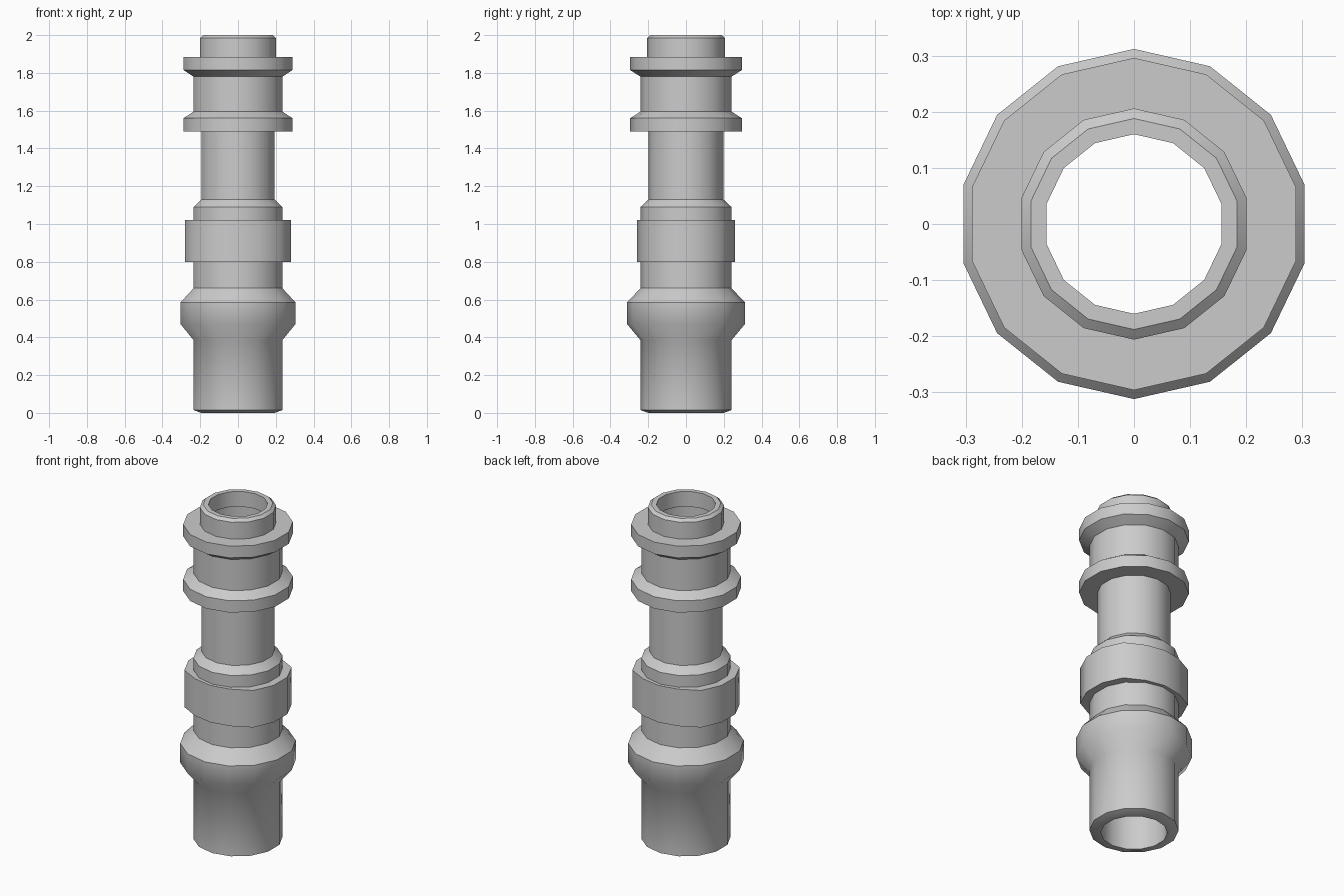
import bpy, bmesh, math

if "Cube" in bpy.data.objects:
    bpy.data.objects.remove(bpy.data.objects["Cube"])

SIDES = 14


def lathe(name, profile, shape=lambda i, r: r):
    """Spin a closed (radius, z) profile into a ring-shaped solid."""
    bm = bmesh.new()
    rings = []
    for r, z in profile:
        ring = []
        for i in range(SIDES):
            a = math.pi / 2 + 2 * math.pi * i / SIDES
            q = shape(i, r)
            ring.append(bm.verts.new((q * math.cos(a), q * math.sin(a), z)))
        rings.append(ring)
    for k, low in enumerate(rings):
        high = rings[(k + 1) % len(rings)]
        for i in range(SIDES):
            j = (i + 1) % SIDES
            bm.faces.new((low[i], low[j], high[j], high[i]))
    bmesh.ops.recalc_face_normals(bm, faces=bm.faces)
    mesh = bpy.data.meshes.new(name)
    bm.to_mesh(mesh)
    bm.free()
    obj = bpy.data.objects.new(name, mesh)
    bpy.context.collection.objects.link(obj)
    bpy.ops.object.select_all(action='DESELECT')
    obj.select_set(True)
    bpy.context.view_layer.objects.active = obj
    bpy.ops.object.shade_smooth_by_angle(angle=math.radians(40))
    return obj


# Hollow fitting body: sleeve, bulge, neck, two flanges, top spigot, bore
lathe("pipe_body", [
    (0.20, 0.0), (0.241, 0.015), (0.241, 0.385), (0.312, 0.47),
    (0.312, 0.585), (0.241, 0.66), (0.241, 1.09), (0.198, 1.13),
    (0.198, 1.49), (0.296, 1.49), (0.296, 1.56), (0.241, 1.595),
    (0.241, 1.78), (0.296, 1.815), (0.296, 1.885), (0.206, 1.885),
    (0.206, 1.985), (0.188, 2.0), (0.16, 2.0), (0.16, 1.91),
    (0.18, 1.91), (0.18, 0.0),
])


# Clamping nut, flattened at the front and back
def nut_shape(i, r):
    k = min(i % 7, 7 - i % 7)
    return r * (0.26, 0.265, 0.29, 0.287)[k] / 0.29


lathe("nut", [(0.29, 0.80), (0.29, 1.02), (0.24, 1.02), (0.24, 0.80)], nut_shape)
